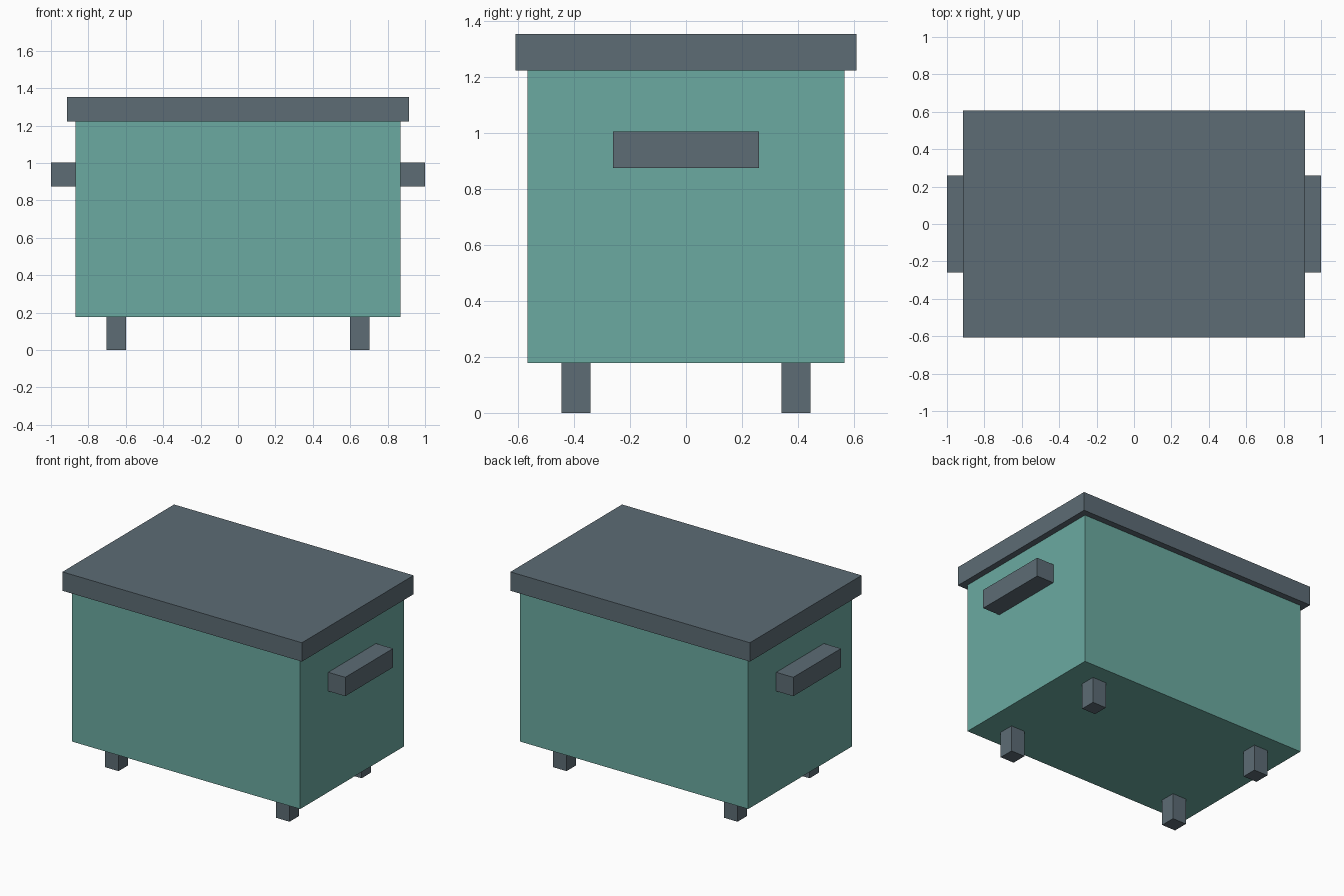
import bpy
import bmesh
from mathutils import Vector

if "Cube" in bpy.data.objects:
    bpy.data.objects.remove(bpy.data.objects["Cube"], do_unlink=True)


def make_material(name, rgb):
    mat = bpy.data.materials.new(name)
    mat.use_nodes = True
    color = (*rgb, 1.0)
    mat.diffuse_color = color
    mat.node_tree.nodes["Principled BSDF"].inputs["Base Color"].default_value = color
    return mat


def make_box(name, low, high, mat):
    """Flat-faced box between two opposite corners, origin at its centre."""
    low, high = Vector(low), Vector(high)
    size = high - low
    bm = bmesh.new()
    bmesh.ops.create_cube(bm, size=1.0)
    bmesh.ops.scale(bm, vec=size, verts=bm.verts)
    mesh = bpy.data.meshes.new(name)
    bm.to_mesh(mesh)
    bm.free()
    mesh.materials.append(mat)
    obj = bpy.data.objects.new(name, mesh)
    obj.location = (low + high) / 2
    bpy.context.collection.objects.link(obj)
    return obj


teal = make_material("teal", (0.147, 0.402, 0.356))
slate = make_material("slate grey", (0.109, 0.150, 0.178))

# Bin body and overhanging lid
make_box("body", (-0.87, -0.565, 0.178), (0.87, 0.565, 1.222), teal)
make_box("lid", (-0.913, -0.608, 1.222), (0.913, 0.608, 1.352), slate)

for side, sx in (("left", 1), ("right", -1)):
    # Side handle bar
    xs = sorted((sx * 0.87, sx * 1.0))
    make_box(f"{side}_handle", (xs[0], -0.26, 0.874), (xs[1], 0.26, 1.004), slate)

    # Front and back legs
    for end, sy in (("front", -1), ("back", 1)):
        xs = sorted((sx * 0.6, sx * 0.704))
        ys = sorted((sy * 0.34, sy * 0.444))
        make_box(f"{end}_{side}_leg", (xs[0], ys[0], 0), (xs[1], ys[1], 0.178), slate)
